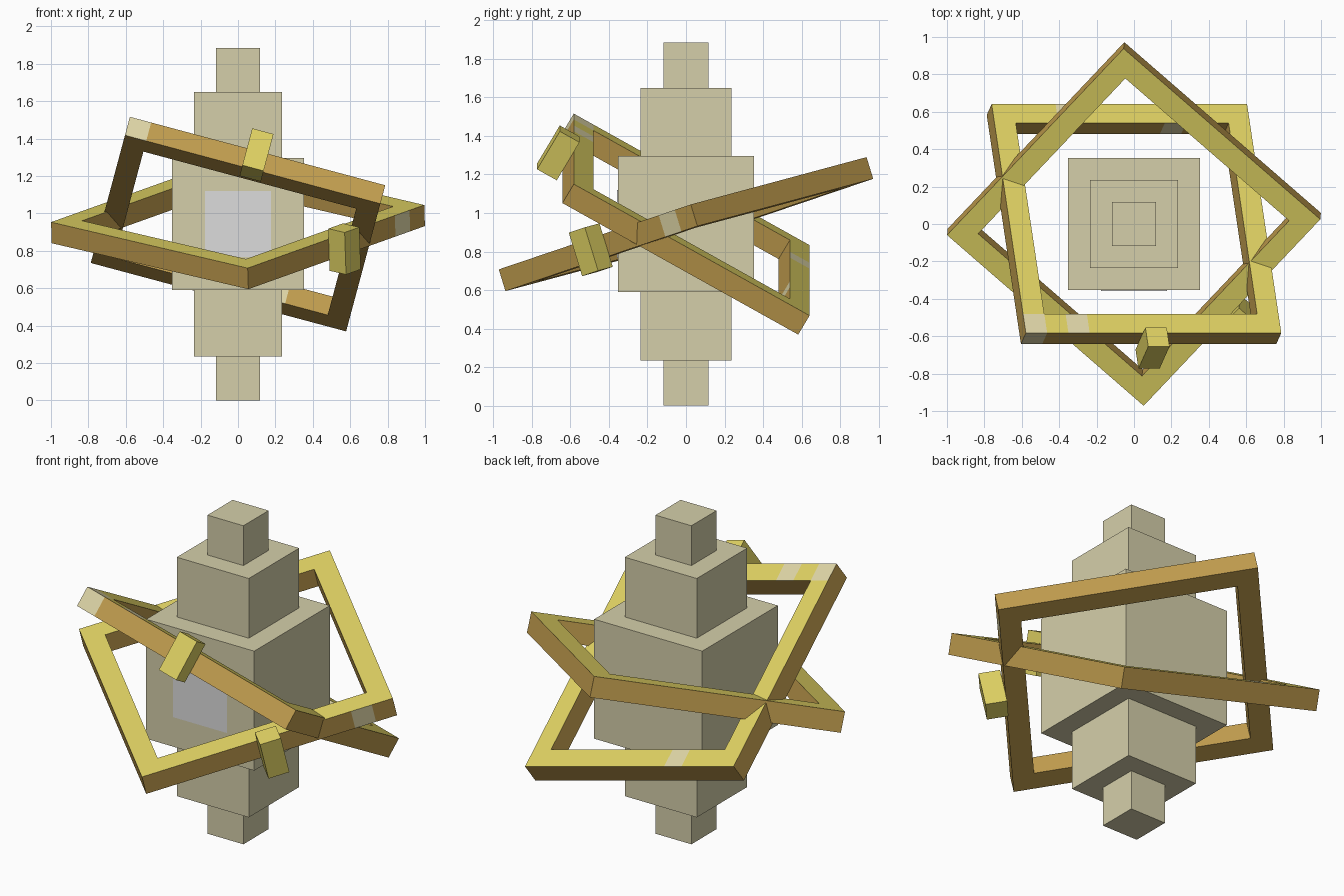
import bpy
import bmesh
from math import radians
from mathutils import Matrix, Vector

old = bpy.data.objects.get("Cube")
if old:
    bpy.data.objects.remove(old, do_unlink=True)

UNIT = 0.1178            # block size that every part is a multiple of
CENTRE = Vector((0, 0, 8 * UNIT))
CELLS = 12               # blocks along one side of a ring


def material(name, *rgb):
    linear = [((c / 255 + 0.055) / 1.055) ** 2.4 for c in rgb] + [1]
    mat = bpy.data.materials.new(name)
    mat.use_nodes = True
    mat.diffuse_color = linear
    mat.node_tree.nodes["Principled BSDF"].inputs["Base Color"].default_value = linear
    return mat


STONE = material("stone_beige", 213, 207, 170)
YELLOW = material("bright_yellow", 224, 210, 99)
BROWN = material("golden_brown", 194, 158, 79)
PALE = material("pale_cream", 224, 215, 168)
GREY = material("light_grey", 220, 220, 220)


def add_object(name, bm, mats, matrix):
    mesh = bpy.data.meshes.new(name)
    bm.to_mesh(mesh)
    bm.free()
    for mat in mats:
        mesh.materials.append(mat)
    obj = bpy.data.objects.new(name, mesh)
    obj.matrix_world = matrix
    bpy.context.collection.objects.link(obj)
    return obj


def box(name, size, mat, matrix, offset=(0, 0, 0)):
    bm = bmesh.new()
    bmesh.ops.create_cube(bm, size=1)
    bmesh.ops.scale(bm, vec=size, verts=bm.verts)
    bmesh.ops.translate(bm, vec=offset, verts=bm.verts)
    return add_object(name, bm, [mat], matrix)


def ring(name, matrix, patches):
    """Square frame one block thick; patches are (side, column, row) in pale."""
    half = CELLS * UNIT / 2
    bm = bmesh.new()
    bmesh.ops.create_grid(bm, x_segments=CELLS, y_segments=CELLS, size=half)
    inner = [f for f in bm.faces
             if max(abs(c) for c in f.calc_center_median()) < half - UNIT]
    bmesh.ops.delete(bm, geom=inner, context='FACES')
    bmesh.ops.solidify(bm, geom=bm.faces[:], thickness=UNIT)
    heights = [v.co.z for v in bm.verts]
    middle = (min(heights) + max(heights)) / 2
    for v in bm.verts:
        v.co.z = UNIT / 2 if v.co.z > middle else -UNIT / 2
    bmesh.ops.recalc_face_normals(bm, faces=bm.faces[:])
    bm.normal_update()

    # Yellow upper side, brown elsewhere, a few pale blocks
    for f in bm.faces:
        f.material_index = 0 if f.normal.z > 0.5 else 1
        inside = f.calc_center_median() - f.normal * UNIT / 2
        column = int((inside.x + half) / UNIT)
        row = int((inside.y + half) / UNIT)
        side = "top" if f.normal.z > 0.5 else "front" if f.normal.y < -0.5 else "other"
        if (side, column, row) in patches:
            f.material_index = 2
    add_object(name, bm, [YELLOW, BROWN, PALE], matrix)

    # Small block fixed to the outside of the front bar
    box(name + "_block", (UNIT, UNIT, 2 * UNIT), YELLOW, matrix,
        (0, -half - UNIT / 2, 0))


# Stepped core: three nested blocks
centre = Matrix.Translation(CENTRE)
for name, width, height in (("core_spindle", 2, 16),
                            ("core_middle", 4, 12 - 0),
                            ("core_body", 6, 6)):
    box(name, (width * UNIT, width * UNIT, height * UNIT), STONE, centre)

# Thin square panel on the front
box("front_panel", (3 * UNIT, 0.008, 3 * UNIT), GREY, centre, (0, -3 * UNIT, 0))

# Steep ring
steep = Matrix.Rotation(radians(15), 4, 'Y') @ Matrix.Rotation(radians(-30), 4, 'X')
ring("steep_ring", centre @ steep,
     {("top", 0, 0), ("top", 2, 0), ("top", 3, 11), ("front", 0, 0), ("front", 8, 11)})

# Shallow ring, set corner-on
right = Vector((0.99, 0.04, 0.045)).normalized()
back = Vector((-0.055, 0.95, 0.29)).normalized()
up = right.cross(back).normalized()
along = (right + back).normalized()
shallow = Matrix((along, up.cross(along), up)).transposed().to_4x4()
ring("shallow_ring", centre @ shallow, {("front", 10, 0)})
